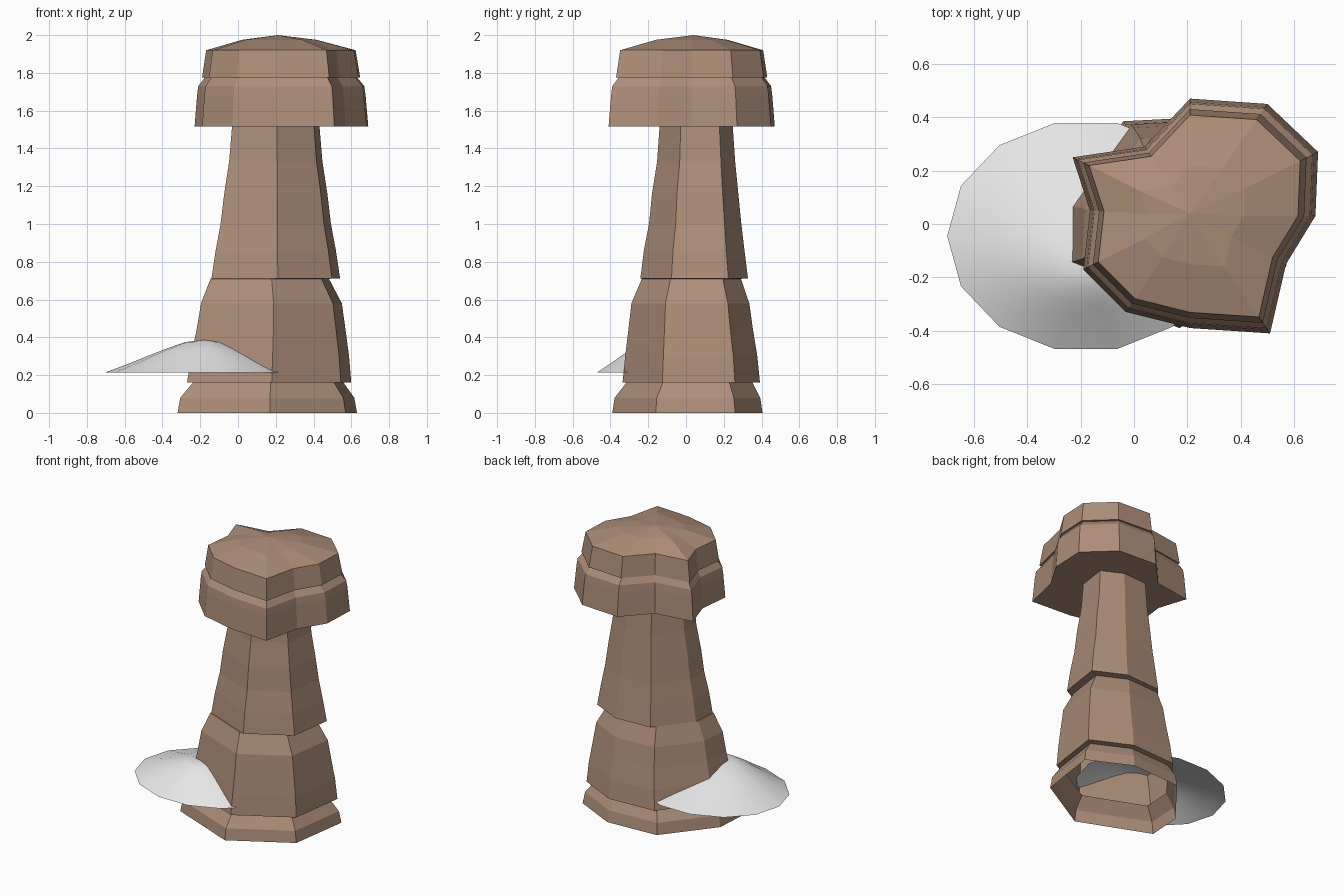
import bpy, bmesh
from math import sin, cos, pi

if "Cube" in bpy.data.objects:
    bpy.data.objects.remove(bpy.data.objects["Cube"], do_unlink=True)


def make_material(name, rgb):
    mat = bpy.data.materials.new(name)
    mat.use_nodes = True
    mat.diffuse_color = (*rgb, 1)
    mat.node_tree.nodes["Principled BSDF"].inputs["Base Color"].default_value = (*rgb, 1)
    return mat


def loft(name, outline, rings, mat, apex=None, close_start=False):
    """Skin a chain of scaled copies of an outline; rings are (z, scale, x, y)."""
    bm = bmesh.new()
    loops = [[bm.verts.new((cx + s * x, cy + s * y, z)) for x, y in outline]
             for z, s, cx, cy in rings]
    n = len(outline)
    for low, high in zip(loops, loops[1:]):
        for i in range(n):
            j = (i + 1) % n
            bm.faces.new((low[i], low[j], high[j], high[i]))
    if close_start:
        bm.faces.new(loops[0][::-1])
    if apex:
        tip = bm.verts.new(apex)
        for i in range(n):
            bm.faces.new((loops[-1][i], loops[-1][(i + 1) % n], tip))
    mesh = bpy.data.meshes.new(name)
    bm.to_mesh(mesh)
    bm.free()
    mesh.materials.append(mat)
    obj = bpy.data.objects.new(name, mesh)
    bpy.context.collection.objects.link(obj)
    return obj


stone = make_material("brown sandstone", (0.42, 0.27, 0.19))
snow = make_material("pale drift", (0.80, 0.80, 0.80))

# Irregular pillar outline, relative to its centre, anticlockwise
pillar = [(0.015, -0.40), (0.415, -0.17), (0.475, 0.25), (0.18, 0.395),
          (-0.195, 0.375), (-0.46, 0.04), (-0.475, -0.20)]

# Hollow stepped pillar: footing and two tapering tiers with overhanging lips
loft("pillar", pillar, [
    (0, 1, 0.155, 0.01), (0.08, 0.97, 0.155, 0.01), (0.16, 0.84, 0.16, 0.02),
    (0.161, 0.915, 0.165, 0.03), (0.3, 0.88, 0.17, 0.03), (0.44, 0.83, 0.175, 0.027),
    (0.58, 0.785, 0.177, 0.025), (0.71, 0.66, 0.168, 0.03),
    (0.711, 0.717, 0.2, 0.045), (0.86, 0.67, 0.2, 0.045), (1.0, 0.615, 0.2, 0.05),
    (1.16, 0.575, 0.2, 0.05), (1.33, 0.52, 0.2, 0.055), (1.53, 0.485, 0.2, 0.055)], stone)

# Twelve-sided capital with a notch, relative to its centre
capital = [(0.48, 0.24), (0.47, 0.0), (0.36, -0.18), (0.30, -0.44), (0.0, -0.42),
           (-0.24, -0.36), (-0.40, -0.20), (-0.375, 0.02), (-0.44, 0.22),
           (-0.17, 0.26), (0.0, 0.44), (0.29, 0.42)]
cx, cy = 0.21, 0.03
loft("capital_band", capital, [(1.515, 1, cx, cy), (1.68, 0.97, cx, cy),
                               (1.73, 0.955, cx, cy), (1.78, 0.87, cx, cy)],
     stone, close_start=True)
loft("capital_top", capital, [(1.775, 0.91, cx, cy), (1.92, 0.86, cx, cy),
                              (1.975, 0.43, cx, cy)],
     stone, apex=(cx, 0.04, 2.0), close_start=True)

# Fourteen-sided drift against the pillar, steeper at the front, open underneath
oval = [(0.52 * cos(2 * pi * i / 14), 0.435 * sin(2 * pi * i / 14)) for i in range(14)]
profile = [(0.215, 1), (0.262, 0.76), (0.30, 0.58), (0.337, 0.40), (0.375, 0.19)]
drift = loft("drift", oval, [(z, s, -0.18, -0.045 - 0.13 * (1 - s)) for z, s in profile],
             snow, apex=(-0.18, -0.175, 0.386))
drift.data.shade_smooth()
